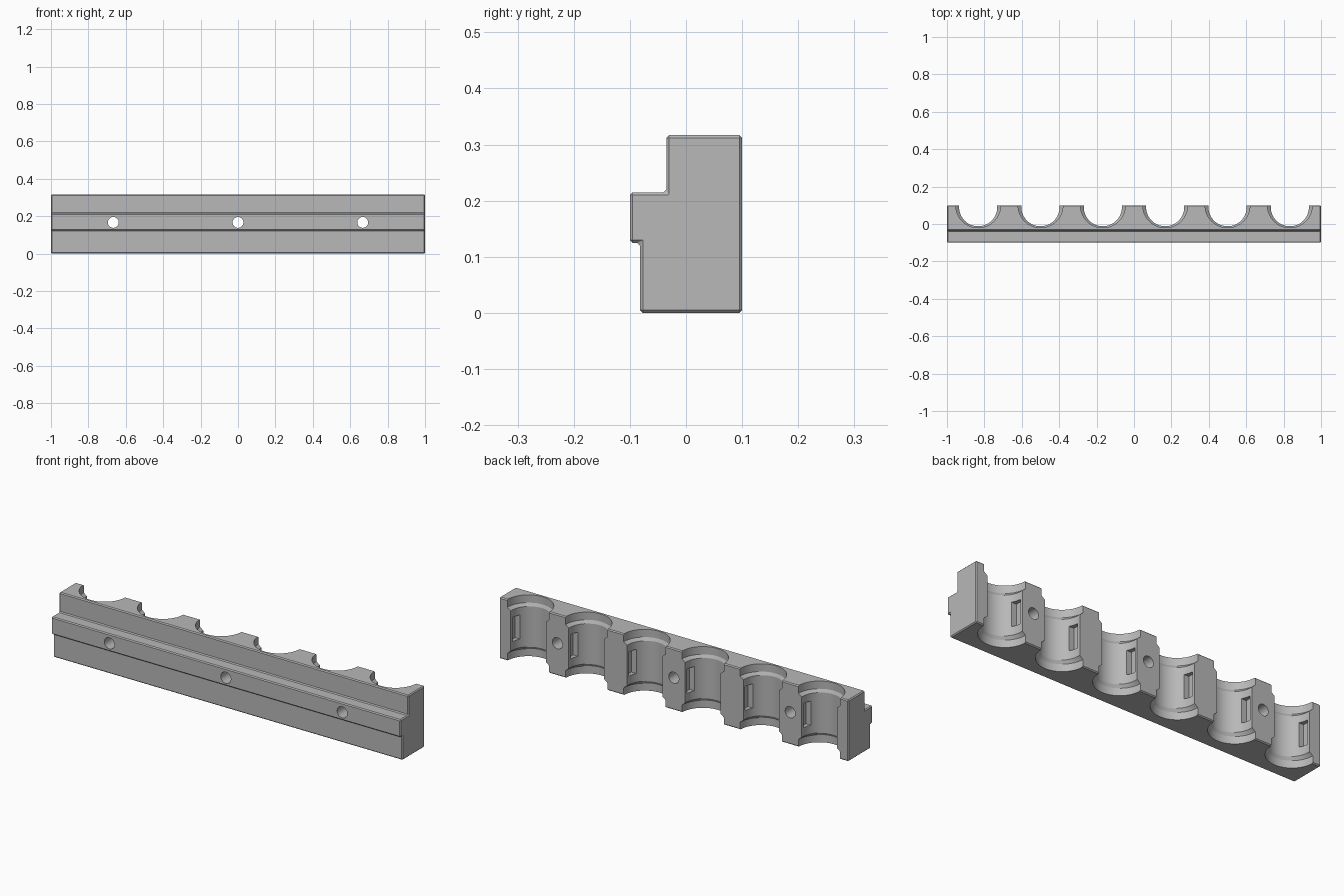
import bpy, bmesh
from math import cos, sin, pi, radians
from mathutils import Matrix

if "Cube" in bpy.data.objects:
    bpy.data.objects.remove(bpy.data.objects["Cube"], do_unlink=True)

grey = bpy.data.materials.new("plain grey")
grey.use_nodes = True
colour = (0.48, 0.48, 0.48, 1)
grey.diffuse_color = colour
grey.node_tree.nodes["Principled BSDF"].inputs["Base Color"].default_value = colour


def make_object(name, bm):
    bmesh.ops.recalc_face_normals(bm, faces=bm.faces)
    mesh = bpy.data.meshes.new(name)
    bm.to_mesh(mesh)
    bm.free()
    mesh.materials.append(grey)
    obj = bpy.data.objects.new(name, mesh)
    bpy.context.collection.objects.link(obj)
    return obj


def loft(bm, rings):
    """Skin a stack of point rings and cap both ends."""
    loops = [[bm.verts.new(p) for p in ring] for ring in rings]
    n = len(loops[0])
    for a, b in zip(loops, loops[1:]):
        for i in range(n):
            j = (i + 1) % n
            bm.faces.new((a[i], a[j], b[j], b[i]))
    bm.faces.new(loops[0])
    bm.faces.new(loops[-1])


# Rack body: stepped side profile extruded along its length
profile = [(-0.082, 0), (0.1, 0), (0.1, 0.317), (-0.035, 0.317),
           (-0.035, 0.215), (-0.1, 0.215), (-0.1, 0.125), (-0.082, 0.125)]
bm = bmesh.new()
loft(bm, [[(x, y, z) for y, z in profile] for x in (-1, 1)])
body = make_object("rack_body", bm)
bevel = body.modifiers.new("edge_chamfer", "BEVEL")
bevel.width = 0.005
bevel.segments = 1

bore_centres = [(i - 2.5) / 3 for i in range(6)]

# Bores: a narrow middle with a wider collar at each end (z, radius, centre y)
levels = [(-0.02, 0.12, 0.1), (0.038, 0.12, 0.1), (0.053, 0.102, 0.09),
          (0.262, 0.102, 0.09), (0.277, 0.12, 0.1), (0.34, 0.12, 0.1)]
sides = 64
bm = bmesh.new()
for cx in bore_centres:
    loft(bm, [[(cx + r * cos(2 * pi * k / sides), cy + r * sin(2 * pi * k / sides), z)
               for k in range(sides)] for z, r, cy in levels])
bores = make_object("bore_cutter", bm)

# Rectangular pockets in both side walls of every bore
bm = bmesh.new()
for cx in bore_centres:
    place = Matrix.Translation((cx, 0.063, 0.16)) @ Matrix.Diagonal((0.235, 0.045, 0.125, 1))
    bmesh.ops.create_cube(bm, size=1, matrix=place)
pockets = make_object("pocket_cutter", bm)

# Screw holes running front to back
bm = bmesh.new()
for cx in (-2 / 3, 0, 2 / 3):
    place = Matrix.Translation((cx, 0, 0.167)) @ Matrix.Rotation(pi / 2, 4, "X")
    bmesh.ops.create_cone(bm, cap_ends=True, segments=32, radius1=0.029,
                          radius2=0.029, depth=0.5, matrix=place)
screws = make_object("screw_hole_cutter", bm)

cutters = (bores, pockets, screws)
for cutter in cutters:
    cutter.hide_render = True
    cut = body.modifiers.new(cutter.name, "BOOLEAN")
    cut.operation = "DIFFERENCE"
    cut.solver = "EXACT"
    cut.object = cutter

# Bake the cuts, discard the cutters and smooth the round walls
bpy.ops.object.select_all(action="DESELECT")
body.select_set(True)
bpy.context.view_layer.objects.active = body
for name in [m.name for m in body.modifiers]:
    bpy.ops.object.modifier_apply(modifier=name)
for cutter in cutters:
    bpy.data.objects.remove(cutter, do_unlink=True)
bpy.ops.object.shade_smooth_by_angle(angle=radians(25))
